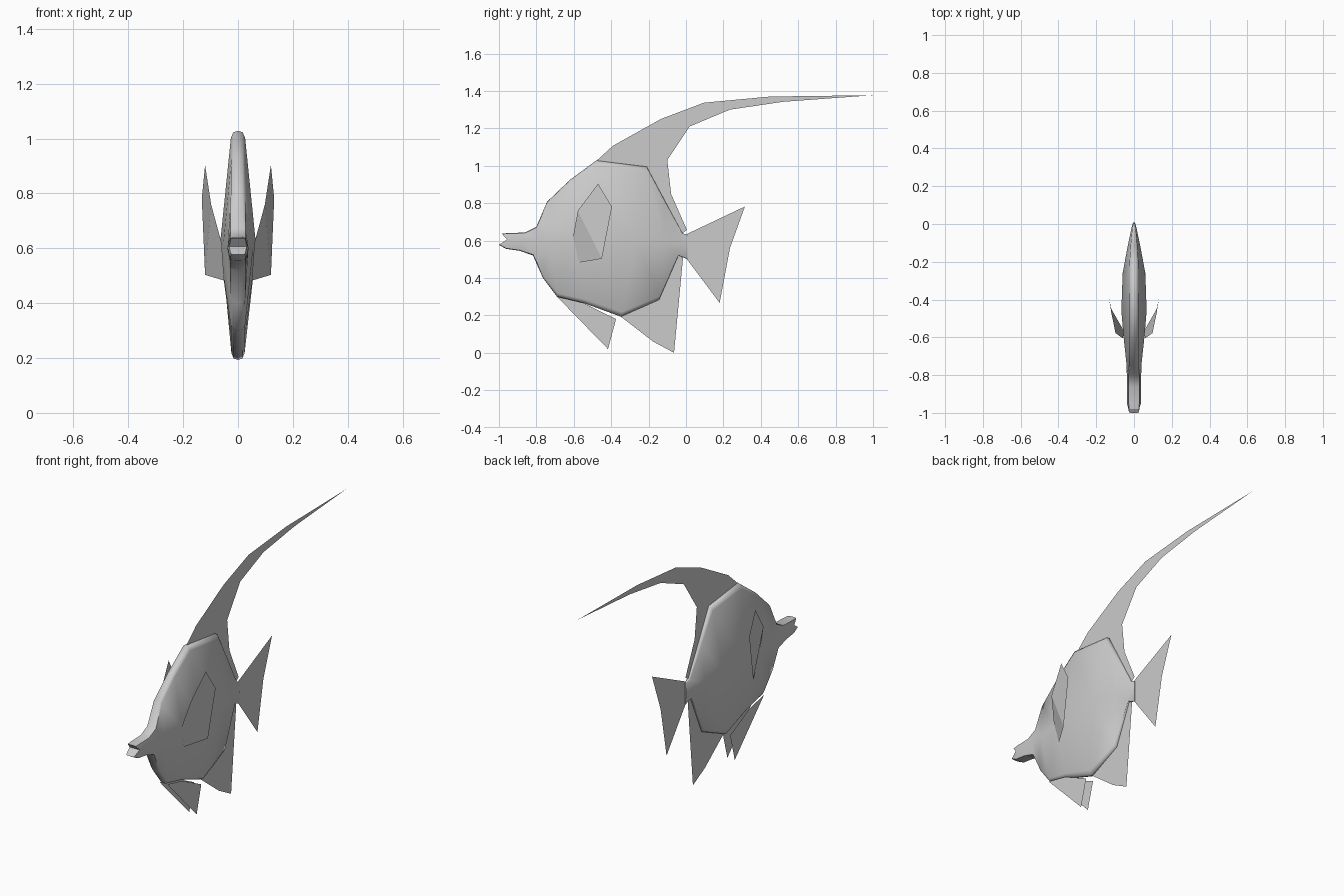
import bpy, bmesh, math

if "Cube" in bpy.data.objects:
    bpy.data.objects.remove(bpy.data.objects["Cube"])

# Body stations: top (y,z), bottom (y,z), flank (y,z), rim half-width, flank half-width
STATIONS = [
    ((-.985, .637), (-1.0, .577), (-.957, .606), .026, .032),
    ((-.95, .64), (-.963, .556), (-.945, .60), .028, .038),
    ((-.86, .643), (-.888, .545), (-.87, .595), .028, .038),
    ((-.80, .674), (-.818, .52), (-.80, .60), .028, .038),
    ((-.743, .807), (-.765, .40), (-.74, .60), .026, .040),
    ((-.62, .925), (-.69, .30), (-.60, .60), .026, .055),
    ((-.48, 1.028), (-.55, .267), (-.46, .60), .026, .067),
    ((-.21, .995), (-.348, .193), (-.26, .60), .024, .060),
    ((-.115, .817), (-.144, .283), (-.12, .59), .018, .034),
    ((-.02, .64), (-.04, .52), (-.02, .58), .009, .013),
    ((.008, .63), (.008, .50), (.008, .57), .003, .005),
]


def make_object(name, verts, faces, smooth=None):
    mesh = bpy.data.meshes.new(name)
    mesh.from_pydata(verts, [], faces)
    obj = bpy.data.objects.new(name, mesh)
    bpy.context.collection.objects.link(obj)
    if smooth:
        bm = bmesh.new()
        bm.from_mesh(mesh)
        bmesh.ops.recalc_face_normals(bm, faces=bm.faces)
        bm.to_mesh(mesh)
        bm.free()
        bpy.ops.object.select_all(action='DESELECT')
        obj.select_set(True)
        bpy.context.view_layer.objects.active = obj
        bpy.ops.object.shade_smooth_by_angle(angle=math.radians(smooth))
    return obj


def ring(top, bottom, flank, rim, wide):
    def toward(p, t):
        return [p[i] + (flank[i] - p[i]) * t for i in (0, 1)]
    half = [(rim * .65, *toward(top, .012)), (rim, *toward(top, .06)),
            (wide, *flank),
            (rim, *toward(bottom, .06)), (rim * .65, *toward(bottom, .012))]
    left = [(-x, y, z) for x, y, z in reversed(half)]
    return [(0, *top)] + half + [(0, *bottom)] + left


def flat_fin(name, outline, x=0):
    return make_object(name, [(x, y, z) for y, z in outline],
                       [tuple(range(len(outline)))])


def mirror(obj):
    obj.modifiers.new("mirror", 'MIRROR').use_axis[0] = True


# Body, lofted from snout to tail stem, with caps that keep the open mouth notch
N = 12
verts = [p for s in STATIONS for p in ring(*s)]
faces = [(k * N + i, k * N + (i + 1) % N, (k + 1) * N + (i + 1) % N, (k + 1) * N + i)
         for k in range(len(STATIONS) - 1) for i in range(N)]
for base in (0, (len(STATIONS) - 1) * N):
    faces += [(base, base + 1, base + 11), (base + 5, base + 6, base + 7)]
    faces += [(base + i, base + i + 1, base + 11 - i, base + 12 - i) for i in range(1, 5)]
make_object("body", verts, faces, smooth=60)

# Long trailing back fin
flat_fin("dorsal_fin", [
    (-.48, 1.025), (-.39, 1.107), (-.134, 1.25), (.096, 1.337), (.45, 1.37), (1.0, 1.377),
    (.52, 1.342), (.235, 1.30), (.02, 1.21), (-.10, 1.03), (-.08, .85), (.005, .657),
    (-.02, .638), (-.115, .812), (-.212, .99)])

# Tail fin
flat_fin("tail_fin", [(.005, .635), (.315, .782), (.235, .56), (.18, .267), (.005, .50)])

# Lower rear fin
flat_fin("anal_fin", [(-.016, .508), (-.064, 0), (-.176, .06), (-.348, .193),
                      (-.146, .29), (-.04, .522)])

# Pair of belly fins
mirror(flat_fin("pelvic_fins", [(-.69, .30), (-.417, .02), (-.374, .18), (-.55, .267)], .024))

# Pair of side fins, flaring outward
mirror(make_object("pectoral_fins", [
    (.12, -.47, .904), (.132, -.396, .78), (.12, -.45, .503),
    (.05, -.572, .482), (.06, -.604, .62), (.098, -.578, .76)],
    [(0, 1, 2, 5), (5, 2, 3, 4)]))
